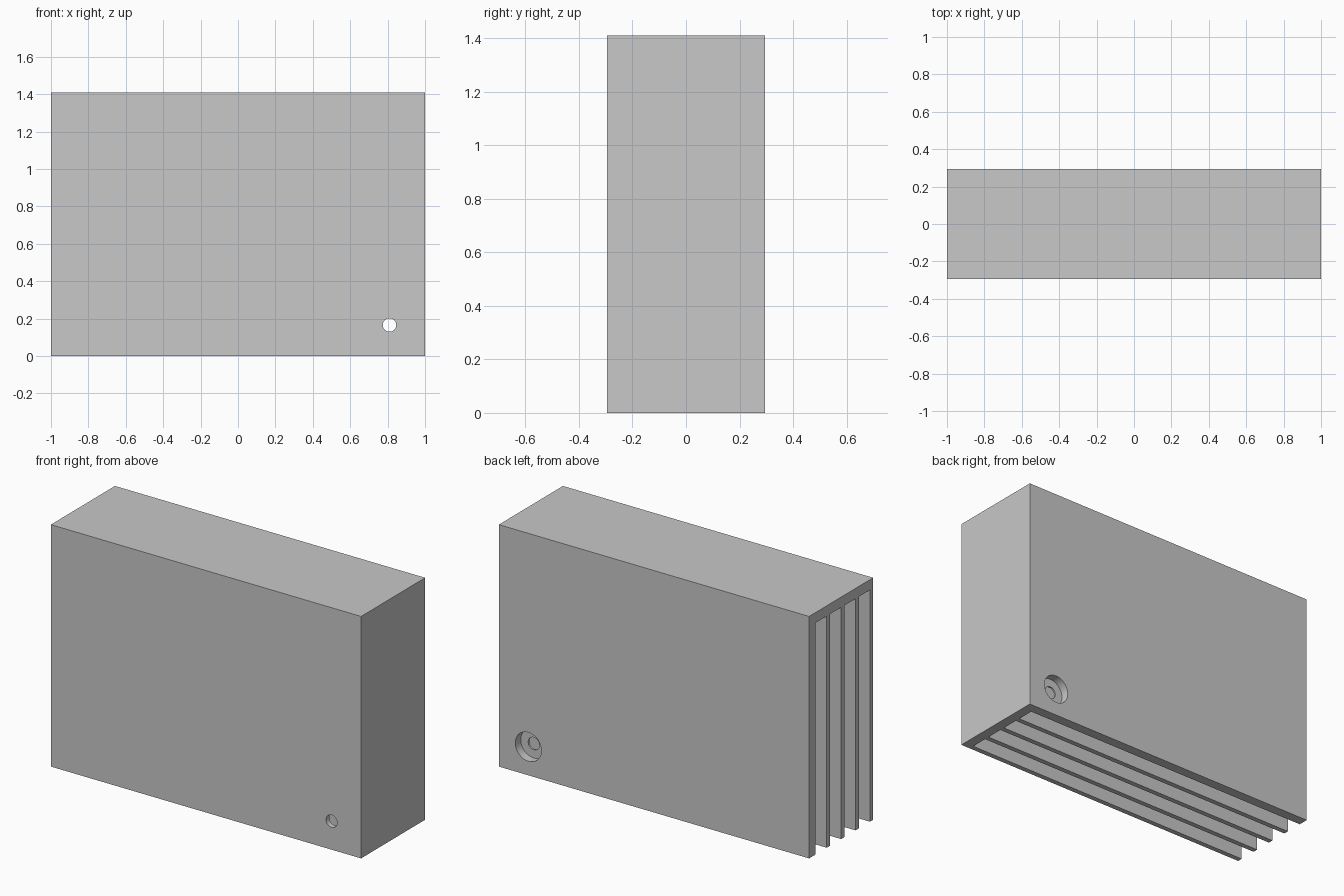
import bpy
import math

default = bpy.data.objects.get("Cube")
if default:
    bpy.data.objects.remove(default, do_unlink=True)

W, D, H = 2.0, 0.59, 1.41      # overall size
WALL, FIN, SLOTS = 0.06, 0.03, 4
PITCH = (D - WALL) / SLOTS
HOLE_X, HOLE_Z = 0.81, 0.166
OVER = 0.1                     # cutter overshoot

grey = bpy.data.materials.new("plain grey")
grey.use_nodes = True
colour = (0.58, 0.58, 0.58, 1)
grey.diffuse_color = colour
grey.node_tree.nodes["Principled BSDF"].inputs["Base Color"].default_value = colour


def box(name, low, high):
    centre = [(a + b) / 2 for a, b in zip(low, high)]
    bpy.ops.mesh.primitive_cube_add(size=1, location=centre)
    ob = bpy.context.object
    ob.name = name
    ob.scale = [b - a for a, b in zip(low, high)]
    bpy.ops.object.transform_apply(location=True, rotation=True, scale=True)
    ob.data.materials.append(grey)
    return ob


def bore(name, radius, y0, y1):
    bpy.ops.mesh.primitive_cylinder_add(
        vertices=48, radius=radius, depth=y1 - y0,
        location=(HOLE_X, (y0 + y1) / 2, HOLE_Z), rotation=(math.pi / 2, 0, 0))
    ob = bpy.context.object
    ob.name = name
    bpy.ops.object.transform_apply(location=True, rotation=True, scale=True)
    ob.data.materials.append(grey)
    return ob


def cut(target, cutter):
    cutter.hide_render = True
    mod = target.modifiers.new("cut", "BOOLEAN")
    mod.operation, mod.solver, mod.object = "DIFFERENCE", "EXACT", cutter
    bpy.ops.object.select_all(action="DESELECT")
    bpy.context.view_layer.objects.active = target
    target.select_set(True)
    bpy.ops.object.modifier_apply(modifier=mod.name)
    bpy.data.objects.remove(cutter, do_unlink=True)


# Solid block
body = box("finned_body", (-W / 2, -D / 2, 0), (W / 2, D / 2, H))

# Parallel slots, open underneath and at the -x end
for i in range(SLOTS):
    y = -D / 2 + FIN + i * PITCH
    cut(body, box("slot_cutter", (-W / 2 - OVER, y, -OVER),
                  (W / 2 - WALL, y + PITCH - FIN, H - WALL)))

# Through hole with a wide counterbore in the back wall
cut(body, bore("counterbore_cutter", 0.084, D / 2 - 0.05, D / 2 + OVER))
cut(body, bore("hole_cutter", 0.036, -D / 2 - OVER, D / 2 + OVER))

# Smooth bores, sharp edges elsewhere
bpy.context.view_layer.objects.active = body
body.select_set(True)
bpy.ops.object.shade_smooth_by_angle(angle=math.radians(30))
